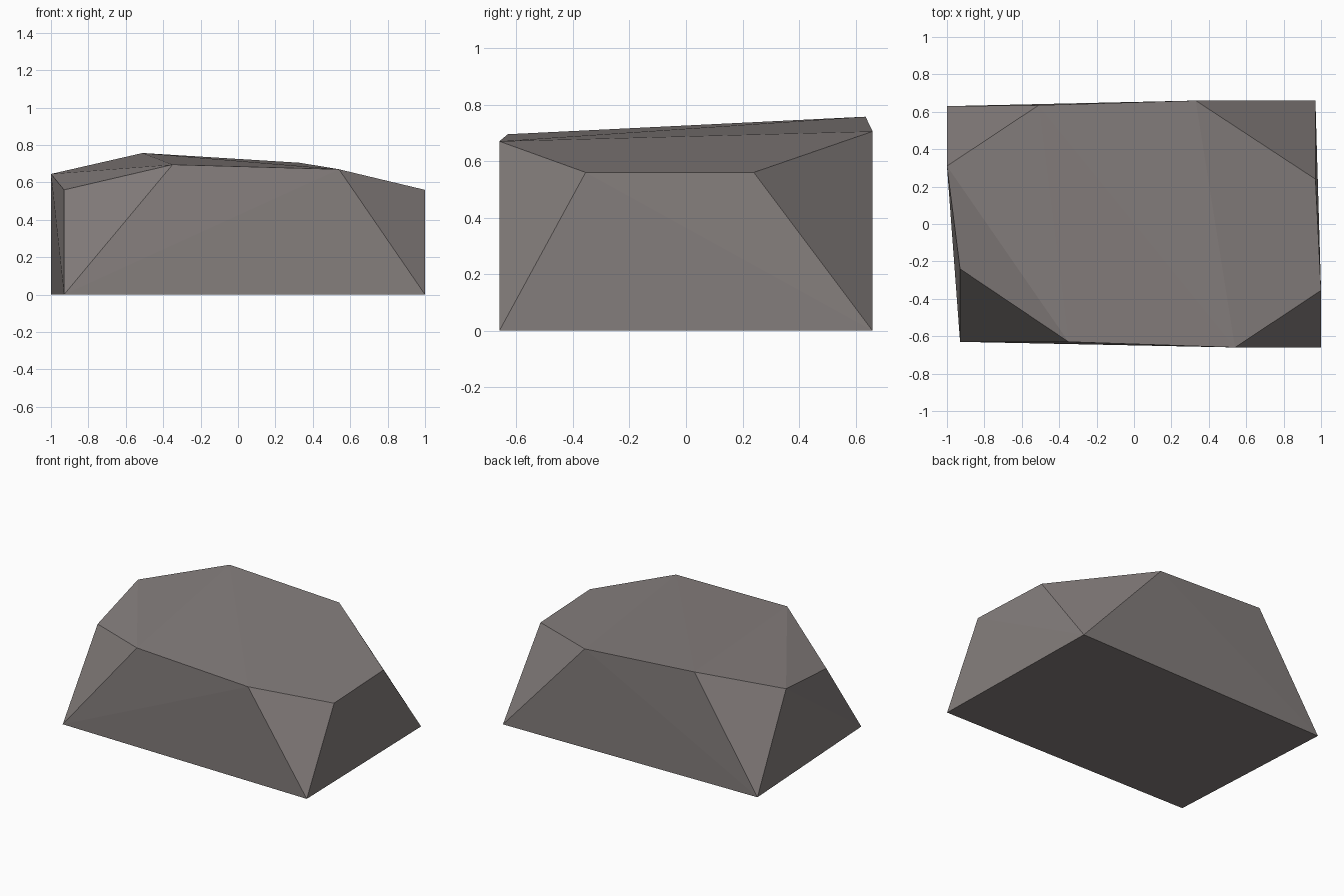
import bpy
import bmesh

# Remove the default cube
cube = bpy.data.objects.get("Cube")
if cube:
    bpy.data.objects.remove(cube, do_unlink=True)

# Stone colour
stone = bpy.data.materials.new("warm grey stone")
stone.use_nodes = True
colour = (0.235, 0.21, 0.205, 1.0)
stone.diffuse_color = colour
bsdf = stone.node_tree.nodes["Principled BSDF"]
bsdf.inputs["Base Color"].default_value = colour
bsdf.inputs["Roughness"].default_value = 0.9

# Four ground corners, counter-clockwise from the front
base_corners = [(-0.93, -0.63, 0), (1, -0.66, 0), (0.97, 0.66, 0), (-1, 0.63, 0)]

# Crown outline: two points per side, leaving a chipped facet above each corner
crown = [
    (-0.35, -0.63, 0.695), (0.54, -0.66, 0.67),   # front
    (1, -0.355, 0.56), (0.97, 0.24, 0.56),        # left
    (0.33, 0.66, 0.705), (-0.51, 0.635, 0.757),   # back
    (-1, 0.31, 0.645), (-0.93, -0.24, 0.56),      # right
]

# Wrap the points into a faceted boulder
bm = bmesh.new()
points = [bm.verts.new(p) for p in base_corners + crown]
bmesh.ops.convex_hull(bm, input=points)
bmesh.ops.recalc_face_normals(bm, faces=bm.faces)

# Merge the flat underside into one face
bottom = [f for f in bm.faces if f.normal.z < -0.99]
bmesh.ops.dissolve_faces(bm, faces=bottom)

mesh = bpy.data.meshes.new("boulder")
bm.to_mesh(mesh)
bm.free()
mesh.materials.append(stone)
boulder = bpy.data.objects.new("boulder", mesh)
bpy.context.collection.objects.link(boulder)
